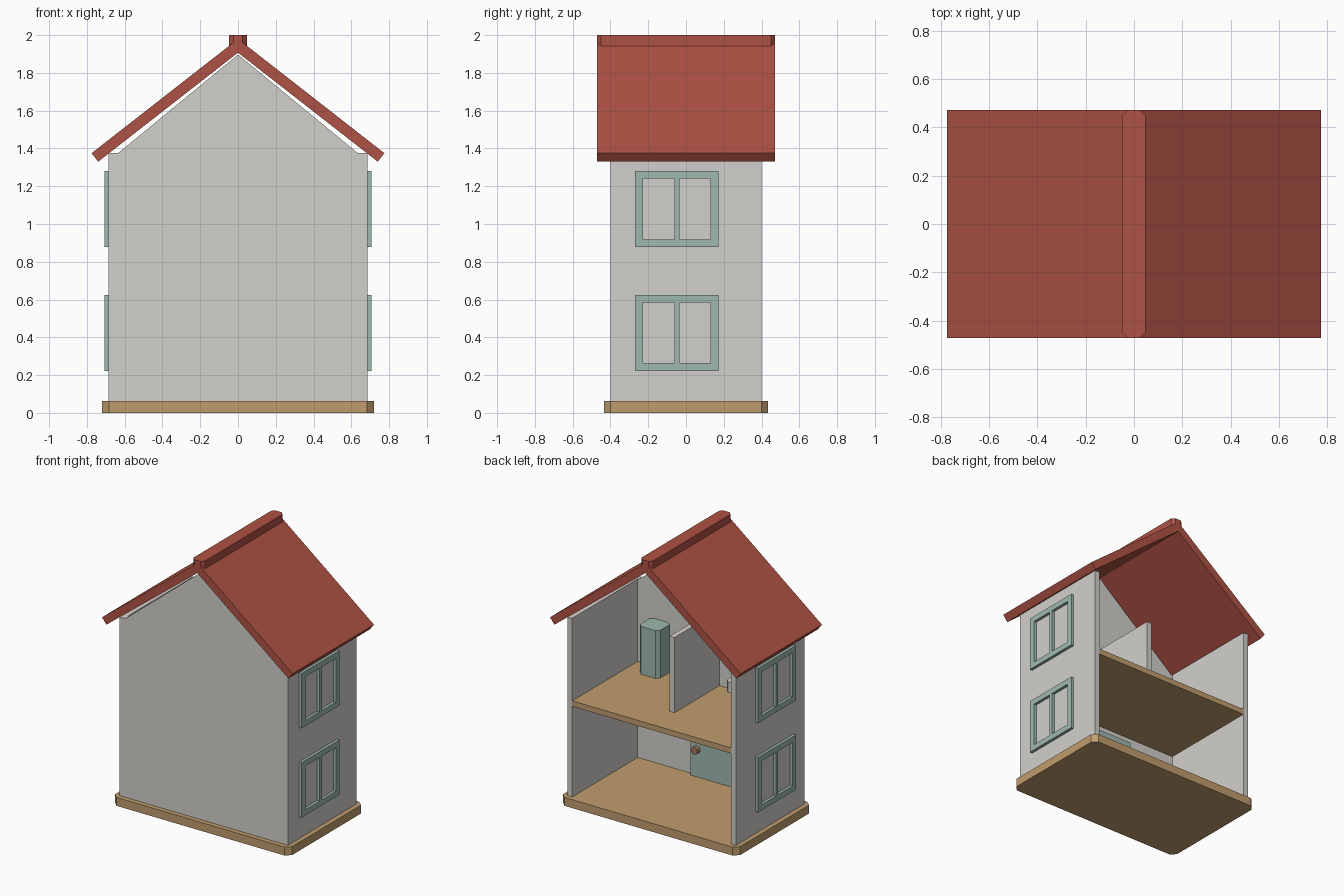
import bpy, bmesh, math
from mathutils import Matrix

if "Cube" in bpy.data.objects:
    bpy.data.objects.remove(bpy.data.objects["Cube"])


def material(name, rgb):
    m = bpy.data.materials.new(name)
    m.diffuse_color = (*rgb, 1)
    m.use_nodes = True
    m.node_tree.nodes["Principled BSDF"].inputs["Base Color"].default_value = m.diffuse_color
    return m


WALL = material("warm_grey", (0.65, 0.63, 0.60))
ROOF = material("brick_red", (0.43, 0.085, 0.058))
WOOD = material("light_wood", (0.53, 0.335, 0.155))
GREEN = material("sage_green", (0.345, 0.485, 0.425))
KNOB = material("knob_brown", (0.38, 0.19, 0.12))


def finish(bm, name, mat):
    bmesh.ops.recalc_face_normals(bm, faces=bm.faces)
    me = bpy.data.meshes.new(name)
    bm.to_mesh(me)
    bm.free()
    me.materials.append(mat)
    ob = bpy.data.objects.new(name, me)
    bpy.context.collection.objects.link(ob)
    return ob


def prism(bm, pts, lo, hi, place):
    """Extrude a closed 2D outline from lo to hi; place maps (u, v, w) to xyz."""
    rings = [[bm.verts.new(place(u, v, w)) for u, v in pts] for w in (lo, hi)]
    bm.faces.new(rings[0])
    bm.faces.new(rings[1])
    n = len(pts)
    for i in range(n):
        j = (i + 1) % n
        bm.faces.new((rings[0][i], rings[0][j], rings[1][j], rings[1][i]))


def along_y(u, v, w):
    return (u, w, v)


def along_z(u, v, w):
    return (u, v, w)


def block(name, mat, x, y, z, c=0):
    """Box, with upright edges chamfered by c."""
    (a, b), (d, e) = x, y
    if c:
        pts = [(a + c, d), (b - c, d), (b, d + c), (b, e - c),
               (b - c, e), (a + c, e), (a, e - c), (a, d + c)]
    else:
        pts = [(a, d), (b, d), (b, e), (a, e)]
    bm = bmesh.new()
    prism(bm, pts, z[0], z[1], along_z)
    return finish(bm, name, mat)


# Base and upper floor
block("base", WOOD, (-0.72, 0.72), (-0.435, 0.435), (0, 0.062), 0.036)
block("upper_floor", WOOD, (-0.645, 0.645), (-0.36, 0.40), (0.727, 0.768))

# Solid gable front wall; the back is open
bm = bmesh.new()
prism(bm, [(-0.685, 0.06), (0.685, 0.06), (0.685, 1.375), (0.635, 1.375),
           (0, 1.897), (-0.635, 1.375), (-0.685, 1.375)], -0.40, -0.36, along_y)
finish(bm, "front_wall", WALL)

# Roof slabs and ridge cap
bm = bmesh.new()
prism(bm, [(-0.775, 1.375), (-0.74, 1.33), (0, 1.907), (0.74, 1.33),
           (0.775, 1.375), (0, 1.98)], -0.472, 0.472, along_y)
finish(bm, "roof", ROOF)
block("ridge_cap", ROOF, (-0.047, 0.047), (-0.472, 0.472), (1.943, 2.0), 0.022)


# Window: outer frame with two panes left open onto the wall
def window(name, side, z0):
    ys = [-0.27, -0.227, -0.062, -0.035, 0.129, 0.172]
    zs = [z0, z0 + 0.041, z0 + 0.362, z0 + 0.403]
    xa = side * 0.683
    bm = bmesh.new()
    grid = [[bm.verts.new((xa, y, z)) for z in zs] for y in ys]
    for i in range(5):
        for j in range(3):
            if j == 1 and i in (1, 3):
                continue
            bm.faces.new((grid[i][j], grid[i + 1][j], grid[i + 1][j + 1], grid[i][j + 1]))
    out = bmesh.ops.extrude_face_region(bm, geom=bm.faces[:], use_keep_orig=True)
    moved = [g for g in out["geom"] if isinstance(g, bmesh.types.BMVert)]
    bmesh.ops.translate(bm, verts=moved, vec=(side * 0.023, 0, 0))
    finish(bm, name, GREEN)


# Side walls with two windows each
for label, s in (("left", -1), ("right", 1)):
    block(label + "_wall", WALL, sorted((s * 0.645, s * 0.685)), (-0.40, 0.40), (0.06, 1.375))
    window(label + "_lower_window", s, 0.222)
    window(label + "_upper_window", s, 0.878)

# Upstairs partition, cabinet and bed
block("partition", WALL, (-0.02, 0.02), (-0.36, 0.163), (0.768, 1.32))
block("cabinet", GREEN, (0.37, 0.535), (-0.36, -0.207), (0.768, 1.12), 0.024)
block("bed", WALL, (-0.62, -0.25), (-0.34, -0.10), (0.885, 0.965), 0.02)
for i, x in enumerate((-0.57, -0.33)):
    for j, y in enumerate((-0.30, -0.15)):
        block(f"bed_leg_{i}{j}", WALL, (x - 0.015, x + 0.015), (y - 0.015, y + 0.015), (0.768, 0.885))

# Door on the inside of the front wall, with round knob
block("door", GREEN, (-0.25, 0.20), (-0.36, -0.335), (0.062, 0.68))
bm = bmesh.new()
bmesh.ops.create_cone(bm, cap_ends=True, segments=12, radius1=0.027, radius2=0.027, depth=0.035,
                      matrix=Matrix.Translation((0.146, -0.32, 0.265)) @ Matrix.Rotation(math.pi / 2, 4, "X"))
finish(bm, "door_knob", KNOB)
